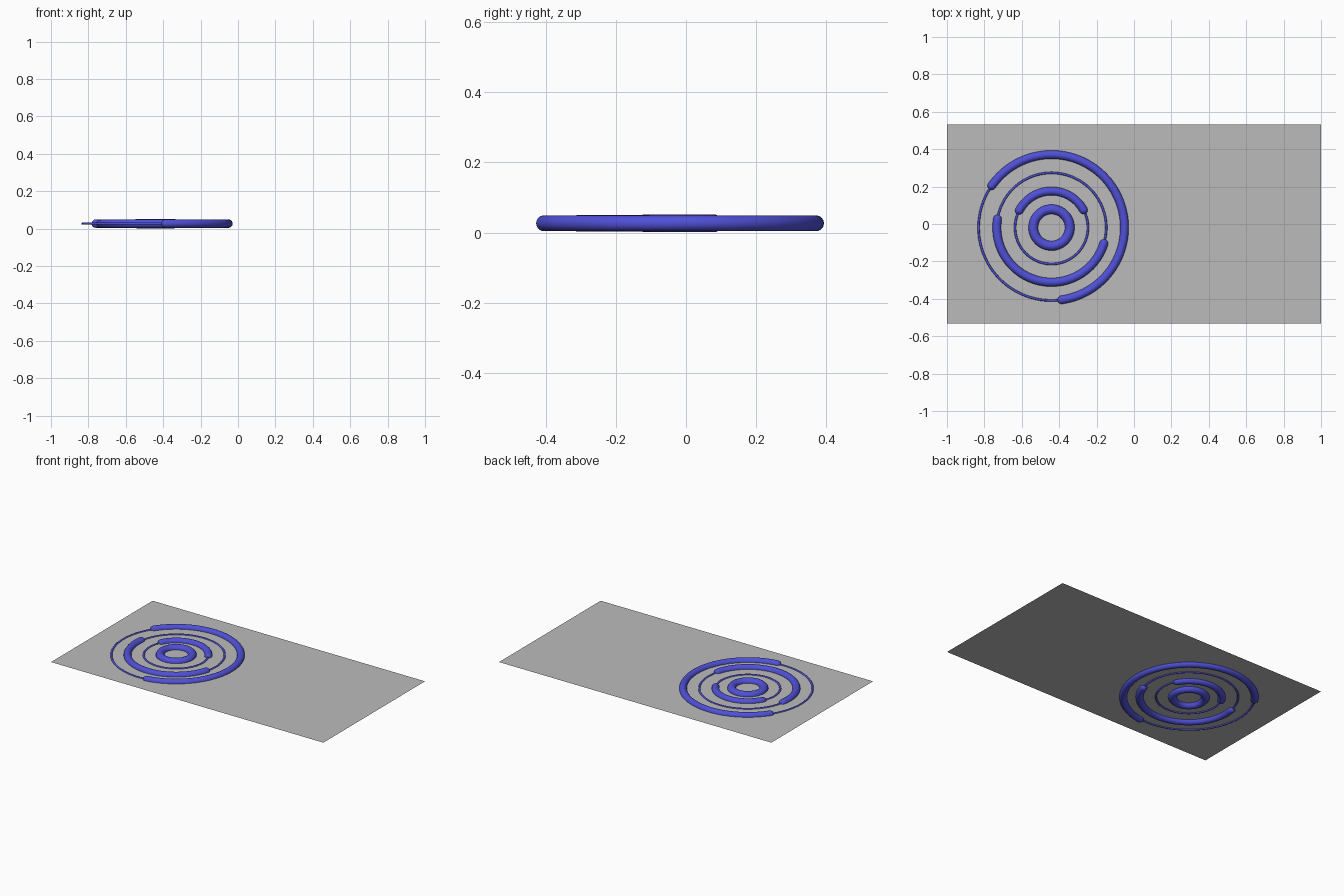
import bpy, bmesh, math

if "Cube" in bpy.data.objects:
    bpy.data.objects.remove(bpy.data.objects["Cube"])

Z = 0.0265            # height of the sheet and of all ring centre lines
CX, CY = -0.441, -0.019


def material(name, rgb):
    m = bpy.data.materials.new(name)
    m.diffuse_color = (*rgb, 1)
    m.use_nodes = True
    m.node_tree.nodes["Principled BSDF"].inputs["Base Color"].default_value = m.diffuse_color
    return m


GREY = material("sheet grey", (0.5, 0.5, 0.5))
BLUE = material("ring blue", (0.08, 0.08, 0.68))


def finish(name, bm, mat, smooth=True):
    bmesh.ops.recalc_face_normals(bm, faces=bm.faces)
    me = bpy.data.meshes.new(name)
    bm.to_mesh(me)
    bm.free()
    me.materials.append(mat)
    for p in me.polygons:
        p.use_smooth = smooth
    ob = bpy.data.objects.new(name, me)
    bpy.context.collection.objects.link(ob)
    ob.location = (CX, CY, Z) if smooth else (0, 0, Z)
    return ob


def tube(name, R, r, start=0, end=360, sides=20):
    """Round tube along an arc; open arcs get hemispherical ends."""
    closed = end - start >= 360
    n = max(24, int((end - start) / 3))
    a0, a1 = math.radians(start), math.radians(end)
    stations = [(a0 + (a1 - a0) * i / n, r) for i in range(n if closed else n + 1)]
    if not closed:
        caps = [math.radians(t) for t in (18, 36, 54, 70, 84)]
        stations = ([(a0 - r * math.sin(t) / R, r * math.cos(t)) for t in reversed(caps)]
                    + stations
                    + [(a1 + r * math.sin(t) / R, r * math.cos(t)) for t in caps])
    bm = bmesh.new()
    rings = []
    for a, q in stations:
        loop = []
        for k in range(sides):
            t = 2 * math.pi * k / sides
            d = R + q * math.cos(t)
            loop.append(bm.verts.new((d * math.cos(a), d * math.sin(a), q * math.sin(t))))
        rings.append(loop)
    pairs = list(zip(rings, rings[1:])) + ([(rings[-1], rings[0])] if closed else [])
    for A, B in pairs:
        for k in range(sides):
            j = (k + 1) % sides
            bm.faces.new((A[k], A[j], B[j], B[k]))
    if not closed:
        bm.faces.new(rings[0])
        bm.faces.new(rings[-1])
    return finish(name, bm, BLUE)


# Flat backing sheet, lying level with the ring centres
bm = bmesh.new()
bm.faces.new([bm.verts.new(p) for p in
              ((-1, -0.533, 0), (1, -0.533, 0), (1, 0.533, 0), (-1, 0.533, 0))])
finish("backing_sheet", bm, GREY, smooth=False)

# Thick centre ring
tube("centre_ring", 0.0975, 0.0255)

# Thin full tracks, each with a thick arc on it
for name, R, r, start, end in (("inner", 0.195, 0.0225, 29, 152),
                               ("middle", 0.2925, 0.023, 171, 343),
                               ("outer", 0.39, 0.0225, -82, 145)):
    tube(name + "_track", R, 0.006, sides=10)
    tube(name + "_arc", R, r, start, end)
